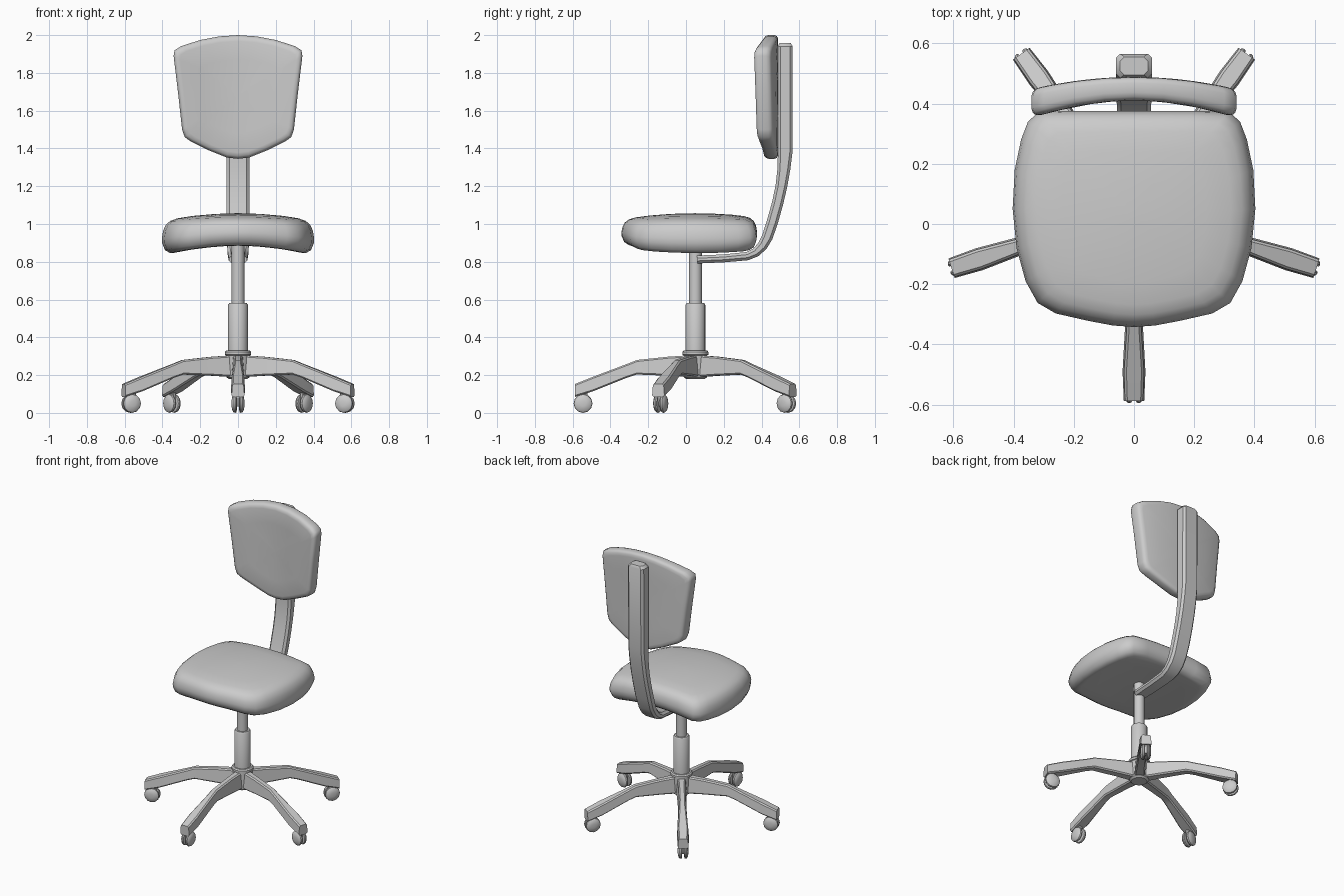
import bpy, bmesh, math
from mathutils import Vector

if "Cube" in bpy.data.objects:
    bpy.data.objects.remove(bpy.data.objects["Cube"])

AXIS_Y = 0.05  # the column stands slightly behind the origin


def loft(name, rings, loc=(0, 0, 0), rot=0.0, angle=35):
    """Skin a list of equal-length rings and cap both ends."""
    bm = bmesh.new()
    vs = [[bm.verts.new(p) for p in ring] for ring in rings]
    n = len(vs[0])
    for a, b in zip(vs, vs[1:]):
        for i in range(n):
            j = (i + 1) % n
            bm.faces.new((a[i], a[j], b[j], b[i]))
    bm.faces.new(vs[0][::-1])
    bm.faces.new(vs[-1])
    bmesh.ops.recalc_face_normals(bm, faces=bm.faces[:])
    me = bpy.data.meshes.new(name)
    bm.to_mesh(me)
    bm.free()
    ob = bpy.data.objects.new(name, me)
    bpy.context.collection.objects.link(ob)
    ob.location, ob.rotation_euler = loc, (0, 0, rot)
    bpy.ops.object.select_all(action='DESELECT')
    ob.select_set(True)
    bpy.context.view_layer.objects.active = ob
    bpy.ops.object.shade_smooth_by_angle(angle=math.radians(angle))
    return ob


def lathe(name, profile, sides=24):
    """Turn (radius, z) pairs around the column axis."""
    steps = [2 * math.pi * i / sides for i in range(sides)]
    return loft(name, [[(r * math.cos(a), r * math.sin(a), z) for a in steps]
                       for r, z in profile], (0, AXIS_Y, 0))


def pad(name, half, mid, profile, place):
    """Cushion: mirrored outline, scaled rings (scale, depth), bent by place()."""
    outline = half + [(-x, v) for x, v in half[-2:0:-1]]
    rings = [[place(x * s, mid + (v - mid) * s, t) for x, v in outline]
             for s, t in profile]
    return loft(name, rings, angle=50)


def chamfered(w, h, c):
    return [(w - c, -h), (w, -h + c), (w, h - c), (w - c, h),
            (-w + c, h), (-w, h - c), (-w, -h + c), (-w + c, -h)]


# Seat cushion, arched side to side and domed on top
def seat_place(x, y, t):
    low = 0.885 - 0.036 * (x / 0.33) ** 2
    top = 1.057 - 0.03 * (x / 0.35) ** 2 - 0.025 * ((y - 0.05) / 0.35) ** 2
    return (x, y, low + (top - low) * t)


pad("seat",
    [(0, -.342), (.07, -.337), (.15, -.322), (.26, -.297), (.32, -.262), (.36, -.19),
     (.39, -.08), (.403, .05), (.396, .18), (.375, .28), (.352, .34), (.315, .373),
     (.2, .376), (.1, .376), (0, .376)],
    0.03,
    [(.05, 0), (.3, 0), (.6, 0), (.83, 0), (.89, .02), (.96, .14), (.995, .35), (1, .5),
     (.985, .7), (.95, .86), (.89, .95), (.8, .99), (.6, 1), (.3, 1), (.05, 1)],
    seat_place)


# Backrest cushion, curved around the sitter
def back_place(x, z, t):
    front = 0.41 - 0.055 * (x / 0.33) ** 2
    rear = 0.488 - 0.038 * (x / 0.33) ** 2
    return (x, front + (rear - front) * t, z)


pad("backrest",
    [(0, 1.345), (.06, 1.352), (.15, 1.388), (.25, 1.437), (.282, 1.46), (.296, 1.5),
     (.318, 1.7), (.341, 1.89), (.336, 1.92), (.3, 1.942), (.2, 1.974), (.1, 1.993), (0, 2.0)],
    1.68,
    [(.05, 0), (.3, 0), (.6, 0), (.9, .0), (.955, .05), (.985, .17), (1, .35), (1, .75),
     (.985, .9), (.955, .98), (.9, 1), (.6, 1), (.3, 1), (.05, 1)],
    back_place)

# Bent bar from the column up behind the backrest: y, z, thickness, half width
stations = [(.06, .812, .042, .048), (.2, .818, .042, .05), (.325, .83, .044, .052),
            (.37, .85, .048, .055), (.405, .885, .054, .057), (.43, .93, .058, .058),
            (.457, 1.01, .06, .06), (.485, 1.11, .06, .06), (.505, 1.2, .062, .06),
            (.518, 1.29, .068, .06), (.525, 1.38, .077, .06), (.525, 1.94, .08, .06),
            (.525, 1.957, .06, .046)]
rings = []
for i, (y, z, th, w) in enumerate(stations):
    a, b = stations[max(i - 1, 0)], stations[min(i + 1, len(stations) - 1)]
    d = Vector((b[0] - a[0], b[1] - a[1])).normalized()
    rings.append([(u, y + d.y * v, z - d.x * v) for u, v in chamfered(w, th / 2, .014)])
loft("back_support_bar", rings)

# Mounting plate between bar and backrest
loft("back_mount_plate", [[(x, y + .477, z) for x, y in chamfered(.045, .018, .006)]
                          for z in (1.52, 1.86)])

# Gas lift column and hub
lathe("column_upper", [(.034, .5), (.034, .92)])
lathe("column_lower", [(.052, .3), (.052, .572), (.046, .582)])
lathe("base_hub", [(.05, .18), (.062, .19), (.062, .305), (.069, .308), (.069, .322), (.062, .33)])

# Five legs, each with a twin-wheel castor: radius, bottom, top, half widths
leg_stations = [(.03, .19, .305, .034, .026), (.15, .197, .297, .03, .022),
                (.31, .203, .28, .027, .021), (.36, .187, .26, .028, .022),
                (.54, .115, .192, .038, .033), (.637, .085, .153, .034, .03)]
wheel_profile = [(.034, .006), (.047, .008), (.05, .014), (.048, .022), (.038, .03), (.015, .034)]
for k in range(5):
    rot = math.radians(-90 + 72 * k)
    at = (0, AXIS_Y, 0)
    rings = []
    for r, lo, hi, wb, wt in leg_stations:
        c = .008
        rings.append([(r, wb - c, lo), (r, wb, lo + c), (r, wt, hi - c), (r, wt - c, hi),
                      (r, c - wt, hi), (r, -wt, hi - c), (r, -wb, lo + c), (r, c - wb, lo)])
    loft(f"leg_{k + 1}", rings, at, rot)
    # castor fork
    loft(f"castor_fork_{k + 1}", [[(.595 + u, v, z) for u, v in chamfered(s, .011, .004)]
                                  for s, z in ((.014, .035), (.024, .06), (.024, .12))], at, rot)
    # castor wheels
    for side in (-1, 1):
        rings = [[(.595 + rad * math.cos(a), side * w, .05 + rad * math.sin(a))
                  for a in [math.pi * i / 6 for i in range(12)]] for rad, w in wheel_profile]
        loft(f"castor_wheel_{k + 1}_{'a' if side < 0 else 'b'}", rings, at, rot)
